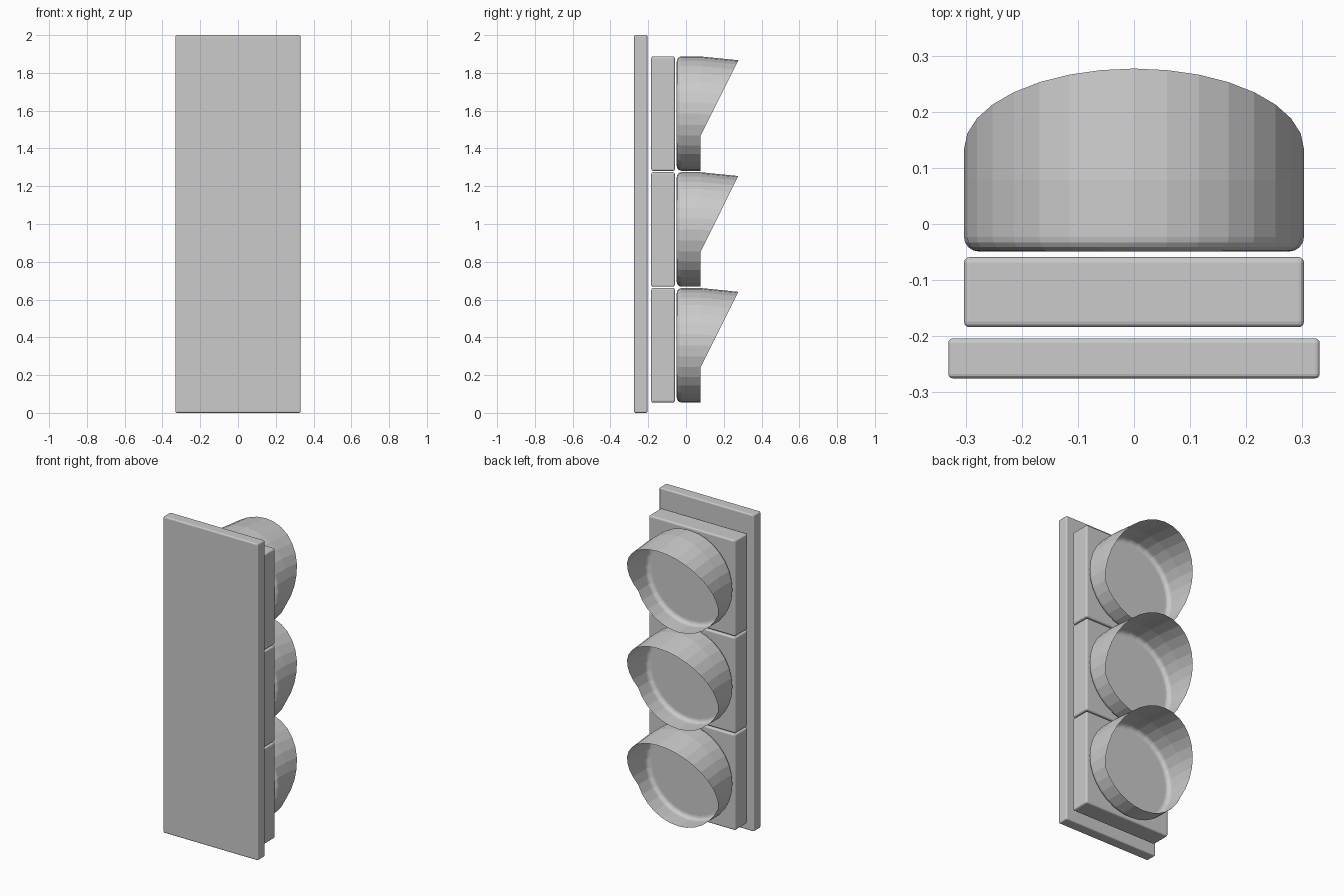
import bpy, bmesh, math

if "Cube" in bpy.data.objects:
    bpy.data.objects.remove(bpy.data.objects["Cube"])

PITCH, Z0 = 0.613, 0.358      # spacing and centre height of the lowest lamp
R, SIDES = 0.303, 32


def add_object(name, bm):
    bmesh.ops.recalc_face_normals(bm, faces=bm.faces)
    me = bpy.data.meshes.new(name)
    bm.to_mesh(me)
    bm.free()
    ob = bpy.data.objects.new(name, me)
    bpy.context.collection.objects.link(ob)
    return ob


def rounded_box(name, size, centre, bevel):
    bm = bmesh.new()
    bmesh.ops.create_cube(bm, size=1)
    bmesh.ops.scale(bm, vec=size, verts=bm.verts)
    bmesh.ops.bevel(bm, geom=bm.edges[:], offset=bevel, segments=3,
                    profile=0.5, affect='EDGES')
    ob = add_object(name, bm)
    ob.location = centre
    return ob


def visor(name, zc):
    bm = bmesh.new()
    back, front, tip, bev = -0.049, 0.078, 0.277, 0.026
    low = -0.116              # height where the slanted hood starts
    # rounded closed back, then a straight tube
    profile = [(R - bev * (1 - math.sin(a)), back + bev * (1 - math.cos(a)))
               for a in (i * math.pi / 8 for i in range(5))]
    profile.append((R, front))
    rings = []
    for r, y in profile:
        rings.append([bm.verts.new((r * math.sin(2 * math.pi * k / SIDES), y,
                                    r * math.cos(2 * math.pi * k / SIDES)))
                      for k in range(SIDES)])
    bm.faces.new(rings[0])
    # hood rim: upper vertices reach forward and droop slightly
    hood = []
    for v in rings[-1]:
        t = (v.co.z - low) / (R - low)
        if t > 0.01:
            hood.append(bm.verts.new((v.co.x, front + (tip - front) * t,
                                      v.co.z - 0.02 * t)))
        else:
            hood.append(v)
    rings.append(hood)
    for a, b in zip(rings, rings[1:]):
        for k in range(SIDES):
            n = (k + 1) % SIDES
            quad = list(dict.fromkeys((a[k], a[n], b[n], b[k])))
            if len(quad) > 2:
                bm.faces.new(quad)
    ob = add_object(name, bm)
    ob.location = (0, 0, zc)
    return ob


# flat mounting plate
rounded_box("backing_plate", (0.662, 0.071, 2.0), (0, -0.2395, 1.0), 0.008)

# three lamp housings, each with a hooded visor
for i, part in enumerate(("lower", "middle", "upper")):
    z = Z0 + i * PITCH
    rounded_box(part + "_housing", (0.606, 0.125, 0.606), (0, -0.1215, z), 0.01)
    visor(part + "_visor", z)
